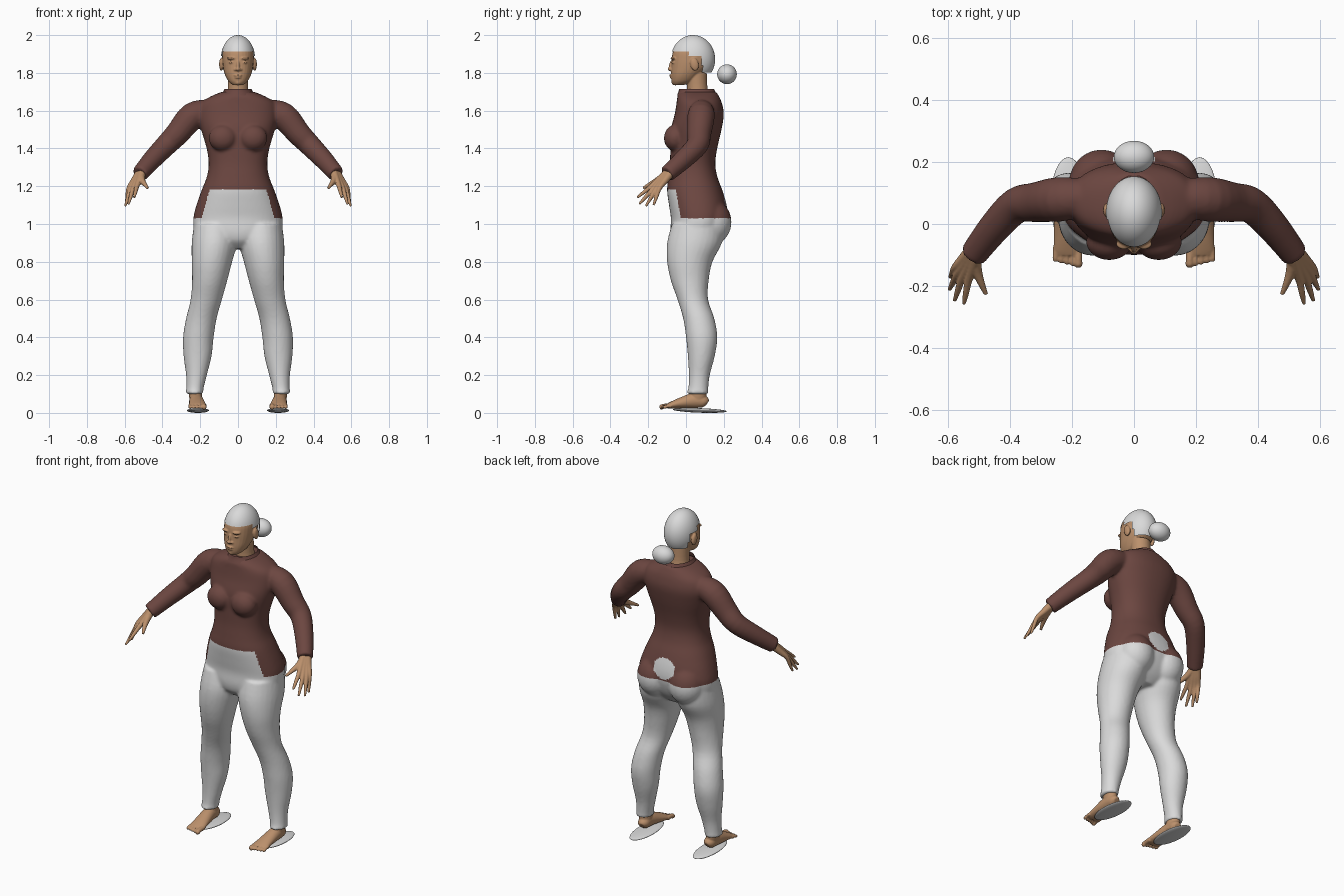
import bpy, bmesh, math
from mathutils import Vector, Matrix


def material(name, rgb):
    m = bpy.data.materials.new(name)
    m.diffuse_color = (*rgb, 1)
    return m


BROWN = material("brown_knit", (0.15, 0.062, 0.052))
GREY = material("light_grey", (0.7, 0.7, 0.7))
SKIN = material("skin", (0.5, 0.28, 0.15))


def resample(pts, n=4):
    """Catmull-Rom smoothing of a list of equal-length tuples."""
    out = []
    for i in range(len(pts) - 1):
        p = [pts[max(0, i - 1)], pts[i], pts[i + 1], pts[min(len(pts) - 1, i + 2)]]
        for k in range(n):
            t = k / n
            out.append([0.5 * (2 * b + (c - a) * t + (2 * a - 5 * b + 4 * c - d) * t * t
                               + (3 * b - a - 3 * c + d) * t ** 3) for a, b, c, d in zip(*p)])
    out.append(list(pts[-1]))
    return out


def loft(bm, pts, flat=False, side=1, power=2.0, caps=True, seg=28):
    """Skin elliptical rings (x, y, z, r1, r2) along a smoothed path."""
    pts = resample(pts)
    cen = [Vector((p[0] * side, p[1], p[2])) for p in pts]
    rings = []
    for i, p in enumerate(pts):
        u, v = Vector((1, 0, 0)), Vector((0, 1, 0))
        if not flat:
            d = (cen[min(i + 1, len(cen) - 1)] - cen[max(i - 1, 0)]).normalized()
            u = d.cross(Vector((0, 0, 1))).normalized()
            v = u.cross(d)
        ring = []
        for k in range(seg):
            a = 2 * math.pi * k / seg
            c, s = math.cos(a), math.sin(a)
            c = math.copysign(abs(c) ** (2 / power), c)
            s = math.copysign(abs(s) ** (2 / power), s)
            ring.append(bm.verts.new(cen[i] + u * c * p[3] + v * s * p[4]))
        rings.append(ring)
    for a, b in zip(rings, rings[1:]):
        for k in range(seg):
            j = (k + 1) % seg
            bm.faces.new((a[k], a[j], b[j], b[k]))
    if caps:
        bm.faces.new(rings[0])
        bm.faces.new(rings[-1])


def ball(bm, c, r, tilt=0.0, seg=24):
    m = Matrix.Translation(c) @ Matrix.Rotation(tilt, 4, 'X') @ Matrix.Diagonal((*r, 1))
    bmesh.ops.create_uvsphere(bm, u_segments=seg, v_segments=seg * 3 // 4, radius=1, matrix=m)


def make(name, bm, mat):
    bmesh.ops.recalc_face_normals(bm, faces=bm.faces)
    me = bpy.data.meshes.new(name)
    bm.to_mesh(me)
    bm.free()
    me.materials.append(mat)
    for p in me.polygons:
        p.use_smooth = True
    ob = bpy.data.objects.new(name, me)
    bpy.context.collection.objects.link(ob)
    return ob


def fuse(name, bm, mat, voxel, smooth):
    """Merge overlapping volumes into one continuous skin."""
    ob = make(name, bm, mat)
    r = ob.modifiers.new("merge", 'REMESH')
    r.mode, r.voxel_size, r.use_smooth_shade = 'VOXEL', voxel, True
    s = ob.modifiers.new("soften", 'SMOOTH')
    s.factor, s.iterations = 0.5, smooth
    ev = ob.evaluated_get(bpy.context.evaluated_depsgraph_get())
    me = bpy.data.meshes.new_from_object(ev)
    ob.modifiers.clear()
    ob.data = me
    me.materials.clear()
    me.materials.append(mat)
    for p in me.polygons:
        p.use_smooth = True
        p.material_index = 0
    return ob


def keep(ob, rule):
    """Delete faces whose centre fails the rule."""
    bm = bmesh.new()
    bm.from_mesh(ob.data)
    dead = [f for f in bm.faces if not rule(f.calc_center_median())]
    bmesh.ops.delete(bm, geom=dead, context='FACES')
    bm.to_mesh(ob.data)
    bm.free()


# Clothed body: torso profile as (z, front y, back y, half width)
torso = [(0.87, -0.03, 0.13, 0.07), (0.91, -0.07, 0.17, 0.17), (0.96, -0.082, 0.2, 0.228),
         (1.03, -0.08, 0.22, 0.236), (1.1, -0.09, 0.215, 0.22), (1.18, -0.1, 0.192, 0.192),
         (1.25, -0.093, 0.166, 0.165), (1.32, -0.085, 0.155, 0.155), (1.4, -0.083, 0.165, 0.166),
         (1.5, -0.08, 0.188, 0.195), (1.58, -0.06, 0.2, 0.21), (1.64, -0.05, 0.19, 0.195),
         (1.675, -0.045, 0.175, 0.145), (1.7, -0.03, 0.16, 0.085)]
leg = [(1.0, 0.12, 0.113, -0.075, 0.2), (0.9, 0.125, 0.12, -0.1, 0.19), (0.8, 0.138, 0.107, -0.1, 0.14),
       (0.7, 0.15, 0.093, -0.08, 0.12), (0.6, 0.168, 0.083, -0.045, 0.117), (0.5, 0.194, 0.081, -0.015, 0.15),
       (0.4, 0.21, 0.081, 0.0, 0.166), (0.3, 0.214, 0.074, 0.01, 0.152), (0.2, 0.22, 0.055, 0.015, 0.126),
       (0.13, 0.228, 0.046, 0.012, 0.118), (0.1, 0.231, 0.048, 0.0, 0.12)]
arm = [(0.15, 0.085, 1.6, 0.06, 0.06), (0.24, 0.08, 1.572, 0.072, 0.072), (0.32, 0.07, 1.48, 0.064, 0.064),
       (0.38, 0.06, 1.418, 0.058, 0.058), (0.45, -0.01, 1.345, 0.052, 0.052), (0.52, -0.1, 1.265, 0.044, 0.044)]


bm = bmesh.new()
loft(bm, [(0, (f + b) / 2, z, w, (b - f) / 2) for z, f, b, w in torso], flat=True, power=2.25, seg=48)
for s in (1, -1):
    loft(bm, [(x, (f + b) / 2, z, w, (b - f) / 2) for z, x, w, f, b in leg], flat=True, side=s)
    loft(bm, arm, side=s)
    ball(bm, (s * 0.08, -0.057, 1.455), (0.075, 0.06, 0.07))
    ball(bm, (s * 0.105, 0.135, 1.01), (0.105, 0.106, 0.12))
sweater = fuse("sweater", bm, BROWN, 0.009, 4)


def is_sweater(c):
    if c.z < 1.03:
        return False
    notch = c.y < 0.02 and c.z < 1.185 and abs(c.x) < 0.15 + (1.185 - c.z) * 0.27
    patch = c.y > 0.1 and (c.x / 0.07) ** 2 + ((c.z - 1.1) / 0.06) ** 2 < 1
    return not (notch or patch)


# Leggings share the body surface outside the sweater outline
leggings = bpy.data.objects.new("leggings", sweater.data.copy())
bpy.context.collection.objects.link(leggings)
leggings.data.name = "leggings"
leggings.data.materials[0] = GREY
keep(sweater, is_sweater)
keep(leggings, lambda c: not is_sweater(c))

# Standing collar
bm = bmesh.new()
loft(bm, [(0, 0.06, 1.68, 0.1, 0.108), (0, 0.058, 1.7, 0.08, 0.098), (0, 0.056, 1.716, 0.07, 0.092)],
     flat=True, caps=False)
make("collar", bm, BROWN)

# Head and neck
bm = bmesh.new()
loft(bm, [(0, -0.04, 1.735, 0.026, 0.026), (0, -0.018, 1.755, 0.05, 0.058), (0, 0.0, 1.79, 0.069, 0.079),
          (0, 0.02, 1.83, 0.079, 0.098), (0, 0.03, 1.87, 0.083, 0.106), (0, 0.035, 1.91, 0.082, 0.105),
          (0, 0.036, 1.95, 0.068, 0.088), (0, 0.036, 1.98, 0.036, 0.048)], flat=True, power=2.2)
loft(bm, [(0, 0.065, 1.66, 0.062, 0.062), (0, 0.06, 1.72, 0.054, 0.054), (0, 0.055, 1.8, 0.055, 0.055)], flat=True)
ball(bm, (0, -0.079, 1.838), (0.009, 0.012, 0.03), -0.2)       # nose bridge
ball(bm, (0, -0.084, 1.82), (0.013, 0.014, 0.01))              # nose tip
ball(bm, (0, -0.077, 1.787), (0.022, 0.012, 0.006))            # upper lip
ball(bm, (0, -0.075, 1.776), (0.019, 0.012, 0.006))            # lower lip
ball(bm, (0, -0.055, 1.75), (0.022, 0.022, 0.016))             # chin
for s in (1, -1):
    ball(bm, (s * 0.033, -0.064, 1.877), (0.025, 0.018, 0.008))  # brow
    ball(bm, (s * 0.034, -0.062, 1.855), (0.015, 0.015, 0.007))  # eyelid
    ball(bm, (s * 0.014, -0.076, 1.817), (0.008, 0.011, 0.007))  # nostril
    ball(bm, (s * 0.088, 0.045, 1.845), (0.012, 0.022, 0.035), 0.2)  # ear
fuse("head", bm, SKIN, 0.004, 2)

# Close-fitting hair with a low bun
bm = bmesh.new()
ball(bm, (0, 0.037, 1.872), (0.091, 0.117, 0.128), seg=64)
hair = make("hair_cap", bm, GREY)
keep(hair, lambda c: c.z > (1.912 if c.y < 0.02 else 1.885 if c.y < 0.085 else 1.80))
bm = bmesh.new()
ball(bm, (0, 0.217, 1.793), (0.065, 0.052, 0.052), seg=32)
make("hair_bun", bm, GREY)

# Hands: each digit is (knuckle, tip)
digits = [((0.535, -0.183, 1.2), (0.55, -0.258, 1.14)), ((0.555, -0.173, 1.188), (0.58, -0.248, 1.105)),
          ((0.57, -0.158, 1.185), (0.597, -0.213, 1.094)), ((0.578, -0.14, 1.19), (0.594, -0.172, 1.1))]
wrist = Vector((0.515, -0.09, 1.27))
mid_knuckle = Vector((0.56, -0.163, 1.19))

# Feet: instep path and toe row
foot = [(0.218, 0.112, 0.052, 0.018, 0.018), (0.22, 0.095, 0.06, 0.032, 0.032), (0.222, 0.045, 0.066, 0.036, 0.04),
        (0.217, -0.03, 0.052, 0.042, 0.028), (0.214, -0.08, 0.04, 0.046, 0.018), (0.214, -0.1, 0.036, 0.042, 0.012)]

for s, tag in ((1, "left"), (-1, "right")):
    bm = bmesh.new()
    for k, t in digits:
        k, t = Vector(k), Vector(t)
        w = wrist + (k - mid_knuckle) * 0.35
        loft(bm, [(*w, 0.023, 0.023), (*w.lerp(k, 0.5), 0.018, 0.018), (*k, 0.0125, 0.0125),
                  (*k.lerp(t, 0.55), 0.01, 0.01), (*t, 0.006, 0.006)], side=s, seg=16)
    loft(bm, [(0.515, -0.1, 1.265, 0.022, 0.022), (0.508, -0.15, 1.232, 0.017, 0.017),
              (0.492, -0.195, 1.208, 0.011, 0.011), (0.478, -0.227, 1.19, 0.007, 0.007)], side=s, seg=16)
    fuse(tag + "_hand", bm, SKIN, 0.0035, 2)

    bm = bmesh.new()
    loft(bm, foot, side=s)
    loft(bm, [(0.23, 0.065, 0.14, 0.036, 0.044), (0.226, 0.065, 0.1, 0.035, 0.044),
              (0.22, 0.06, 0.05, 0.034, 0.046)], flat=True, side=s)
    for i in range(5):
        x, r = 0.18 + 0.0185 * i, 0.014 if i == 0 else 0.0095
        y = -0.13 + 0.0045 * i
        loft(bm, [(x, -0.075, 0.038, r, r), (x, y + 0.015, 0.036, r * 0.9, r * 0.9),
                  (x, y, 0.031, r, r), (x, y - 0.01, 0.03, r * 0.6, r * 0.6)], side=s, seg=16)
    fuse(tag + "_foot", bm, SKIN, 0.004, 2)

    # Flat oval sole
    bm = bmesh.new()
    ball(bm, (s * 0.212, 0.073, 0.013), (0.058, 0.143, 0.012), -0.035, seg=32)
    make(tag + "_sole", bm, GREY)
